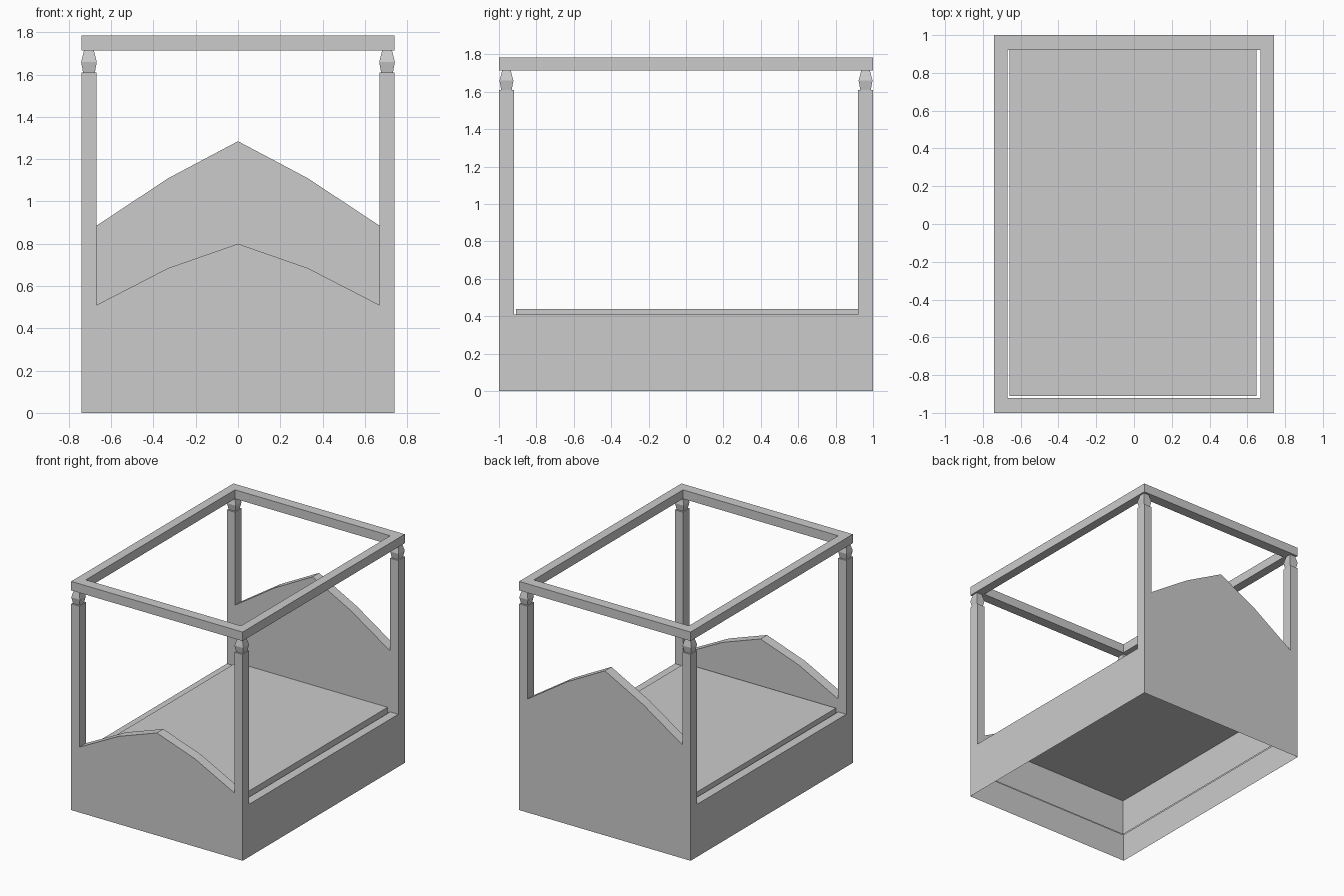
import bpy, bmesh
from mathutils import Vector

if "Cube" in bpy.data.objects:
    bpy.data.objects.remove(bpy.data.objects["Cube"])

X, XI = 0.74, 0.67        # outer / inner half width
Y, YI = 1.0, 0.92         # outer / inner half length
RAIL, POST, LIP = 0.41, 1.61, 0.155   # rail top, post top, lower edge of inner lining


class Shell:
    """Open surface built from faces that are turned towards a given direction."""
    def __init__(self, name):
        self.name, self.bm = name, bmesh.new()

    def face(self, pts, towards):
        f = self.bm.faces.new([self.bm.verts.new(p) for p in pts])
        f.normal_update()
        if f.normal.dot(Vector(towards)) < 0:
            f.normal_flip()

    def finish(self):
        bmesh.ops.remove_doubles(self.bm, verts=self.bm.verts, dist=1e-5)
        me = bpy.data.meshes.new(self.name)
        self.bm.to_mesh(me)
        self.bm.free()
        ob = bpy.data.objects.new(self.name, me)
        bpy.context.collection.objects.link(ob)
        return ob


def board(name, s, edge, shoulder, peak):
    """Peaked end board, s = -1 for the foot and +1 for the head; open below."""
    top = [(-XI, edge), (-0.33, shoulder), (0, peak), (0.33, shoulder), (XI, edge)]
    sh = Shell(name)
    for y, d, low in ((s * Y, s, 0), (s * YI, -s, LIP)):
        sh.face([(-XI, y, low)] + [(x, y, z) for x, z in top] + [(XI, y, low)], (0, d, 0))
    for (xa, za), (xb, zb) in zip(top, top[1:]):
        sh.face([(xa, s * Y, za), (xb, s * Y, zb), (xb, s * YI, zb), (xa, s * YI, za)], (0, 0, 1))
    sh.finish()


def post(name, sx, sy, edge):
    """Square corner post, open below and where it joins the board and rail."""
    sh = Shell(name)
    xo, xi, yo, yi = sx * X, sx * XI, sy * Y, sy * YI
    sh.face([(xo, yo, 0), (xi, yo, 0), (xi, yo, POST), (xo, yo, POST)], (0, sy, 0))
    sh.face([(xo, yo, 0), (xo, yi, 0), (xo, yi, POST), (xo, yo, POST)], (sx, 0, 0))
    sh.face([(xi, yo, edge), (xi, yi, edge), (xi, yi, POST), (xi, yo, POST)], (-sx, 0, 0))
    sh.face([(xo, yi, RAIL), (xi, yi, RAIL), (xi, yi, POST), (xo, yi, POST)], (0, -sy, 0))
    sh.face([(xo, yo, POST), (xi, yo, POST), (xi, yi, POST), (xo, yi, POST)], (0, 0, 1))
    sh.finish()


def finial(name, sx, sy):
    """Square double taper between post and canopy."""
    sh = Shell(name)
    cx, cy = sx * (X + XI) / 2, sy * (Y + YI) / 2
    corners = ((-1, -1), (1, -1), (1, 1), (-1, 1))
    rings = [[(cx + a * r, cy + b * r, z) for a, b in corners]
             for r, z in ((0.028, POST), (0.037, 1.66), (0.023, 1.715))]
    for lo, hi in zip(rings, rings[1:]):
        for i in range(4):
            j = (i + 1) % 4
            out = [corners[i][k] + corners[j][k] for k in (0, 1)]
            sh.face([lo[i], lo[j], hi[j], hi[i]], (*out, 0))
    sh.finish()


def rail(name, s):
    """Side rail, open below."""
    sh = Shell(name)
    xo, xi = s * X, s * XI
    sh.face([(xo, -YI, 0), (xo, YI, 0), (xo, YI, RAIL), (xo, -YI, RAIL)], (s, 0, 0))
    sh.face([(xo, -YI, RAIL), (xo, YI, RAIL), (xi, YI, RAIL), (xi, -YI, RAIL)], (0, 0, 1))
    sh.face([(xi, -YI, LIP), (xi, YI, LIP), (xi, YI, RAIL), (xi, -YI, RAIL)], (-s, 0, 0))
    sh.finish()


# Head and foot boards
board("footboard", -1, 0.51, 0.685, 0.80)
board("headboard", 1, 0.885, 1.11, 1.285)

# Posts, finials and side rails
for sx, side in ((-1, "left"), (1, "right")):
    rail(f"{side}_rail", sx)
    for sy, end, edge in ((-1, "front", 0.51), (1, "back", 0.885)):
        post(f"{end}_{side}_post", sx, sy, edge)
        finial(f"{end}_{side}_finial", sx, sy)

# Mattress: box without a bottom
m = Shell("mattress")
xa, xb, ya, yb, za, zb = -0.658, 0.648, -0.91, 0.92, LIP, 0.44
m.face([(xa, ya, zb), (xb, ya, zb), (xb, yb, zb), (xa, yb, zb)], (0, 0, 1))
for x, d in ((xa, -1), (xb, 1)):
    m.face([(x, ya, za), (x, yb, za), (x, yb, zb), (x, ya, zb)], (d, 0, 0))
for y, d in ((ya, -1), (yb, 1)):
    m.face([(xa, y, za), (xb, y, za), (xb, y, zb), (xa, y, zb)], (0, d, 0))
m.finish()

# Canopy frame: closed rectangular ring
c = Shell("canopy_frame")
lo, hi = 1.715, 1.785
corners = ((-1, -1), (1, -1), (1, 1), (-1, 1))
for i in range(4):
    (a, b), (p, q) = corners[i], corners[(i + 1) % 4]
    o1, o2, i1, i2 = (a * X, b * Y), (p * X, q * Y), (a * XI, b * YI), (p * XI, q * YI)
    out = Vector((a + p, b + q, 0))
    c.face([(*o1, lo), (*o2, lo), (*o2, hi), (*o1, hi)], out)
    c.face([(*i1, lo), (*i2, lo), (*i2, hi), (*i1, hi)], -out)
    c.face([(*o1, hi), (*o2, hi), (*i2, hi), (*i1, hi)], (0, 0, 1))
    c.face([(*o1, lo), (*o2, lo), (*i2, lo), (*i1, lo)], (0, 0, -1))
c.finish()
